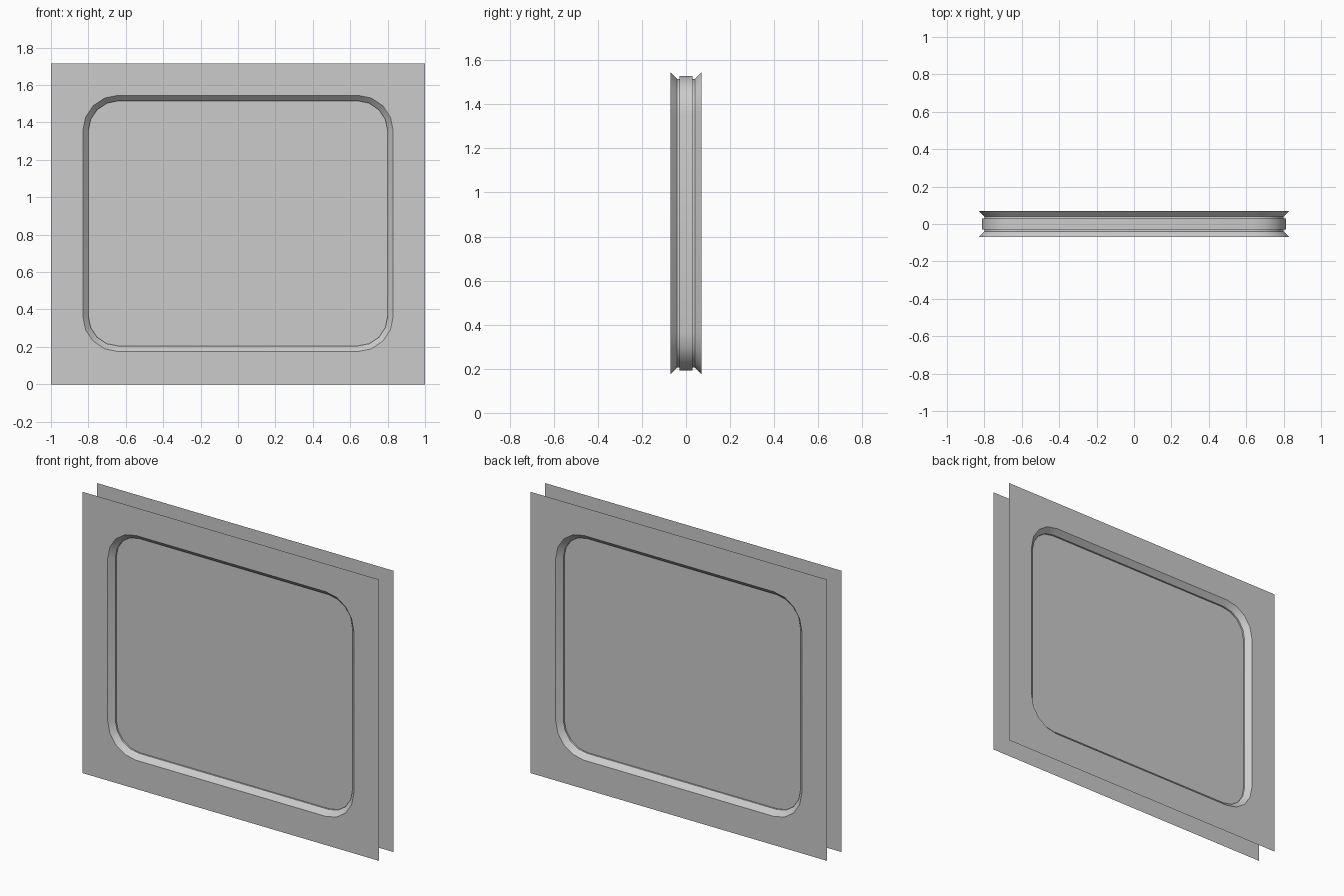
import bpy, bmesh, math

if "Cube" in bpy.data.objects:
    bpy.data.objects.remove(bpy.data.objects["Cube"])

CX, Z_LOW, Z_HIGH = 0.64, 0.365, 1.355   # corner arc centres of the window
SEG = 4                                  # sides per rounded corner


def ring(bm, r, y):
    """Closed loop of verts: rounded rectangle at depth y with corner radius r."""
    centres = [(CX, Z_HIGH), (-CX, Z_HIGH), (-CX, Z_LOW), (CX, Z_LOW)]
    verts = []
    for q, (cx, cz) in enumerate(centres):
        for i in range(SEG + 1):
            a = math.pi / 2 * (q + i / SEG)
            verts.append(bm.verts.new((cx + r * math.cos(a), y, cz + r * math.sin(a))))
    return verts


def strip(bm, a, b):
    """Quads joining two rings of equal length."""
    n = len(a)
    for i in range(n):
        j = (i + 1) % n
        bm.faces.new((a[i], a[j], b[j], b[i]))


def finish(name, bm):
    me = bpy.data.meshes.new(name)
    bm.to_mesh(me)
    bm.free()
    ob = bpy.data.objects.new(name, me)
    bpy.context.collection.objects.link(ob)
    bpy.ops.object.select_all(action='DESELECT')
    ob.select_set(True)
    bpy.context.view_layer.objects.active = ob
    bpy.ops.object.shade_smooth_by_angle(angle=math.radians(30))
    return ob


def mirror_y(ob):
    m = ob.modifiers.new("mirror", 'MIRROR')
    m.use_axis = (False, True, False)
    m.use_mirror_merge = False


# Wall sheet: flat rectangle with a rounded window opening, front and back
bm = bmesh.new()
hole = ring(bm, 0.19, -0.07)
outer = [bm.verts.new((x, -0.07, z)) for x, z in ((1, 1.715), (-1, 1.715), (-1, 0), (1, 0))]
n = len(hole)
for q in range(4):
    first = q * (SEG + 1)
    arc = hole[first:first + SEG + 1]
    for i in range(SEG):                                   # corner fan
        bm.faces.new((outer[q], arc[i], arc[i + 1]))
    bm.faces.new((outer[q], arc[-1], hole[(first + SEG + 1) % n], outer[(q + 1) % 4]))
bmesh.ops.recalc_face_normals(bm, faces=bm.faces)
bm.normal_update()
if sum(f.normal.y for f in bm.faces) > 0:
    bmesh.ops.reverse_faces(bm, faces=bm.faces)
mirror_y(finish("wall_sheet", bm))

# Window frame: slanted reveal, then a short straight lip to the pane
bm = bmesh.new()
rings = [ring(bm, r, y) for r, y in ((0.19, -0.07), (0.16, -0.04), (0.16, -0.03))]
for a, b in zip(rings, rings[1:]):
    strip(bm, a, b)
bm.normal_update()
if bm.faces[:][SEG].normal.z > 0:                          # top side must face into the opening
    bmesh.ops.reverse_faces(bm, faces=bm.faces)
mirror_y(finish("window_frame", bm))

# Window pane: rounded slab between the two frames
bm = bmesh.new()
front, back = ring(bm, 0.173, -0.03), ring(bm, 0.173, 0.03)
strip(bm, front, back)
bm.faces.new(front)
bm.faces.new(back)
bmesh.ops.recalc_face_normals(bm, faces=bm.faces)
finish("window_pane", bm)
